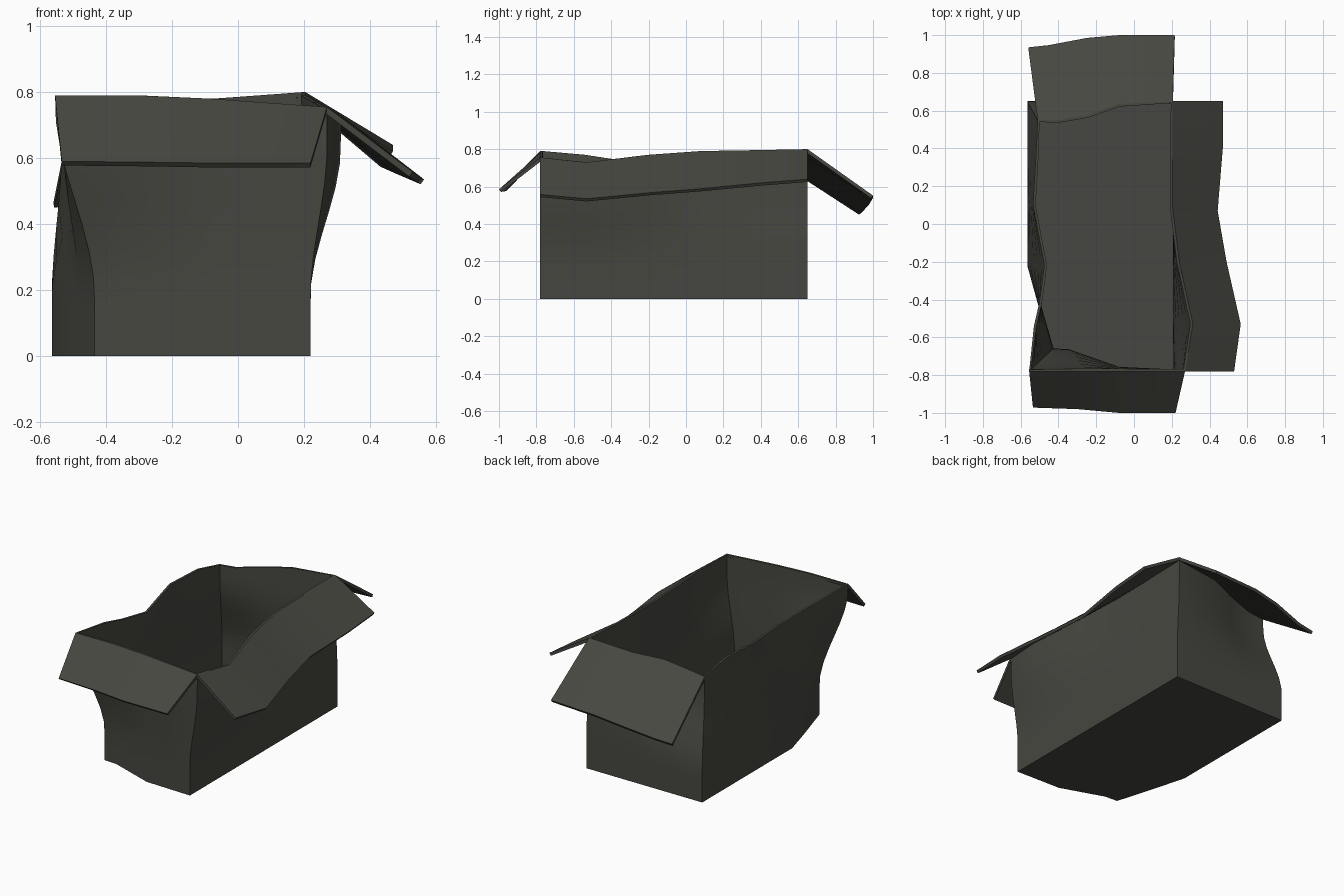
import bpy, bmesh

if "Cube" in bpy.data.objects:
    bpy.data.objects.remove(bpy.data.objects["Cube"])

# One cardboard colour
mat = bpy.data.materials.new("dark_cardboard")
mat.diffuse_color = (0.062, 0.062, 0.052, 1)
mat.use_nodes = True
mat.node_tree.nodes["Principled BSDF"].inputs["Base Color"].default_value = mat.diffuse_color


def make(name, verts, faces, thickness):
    """Mesh sheet given a cardboard thickness, shaded smooth across soft bends."""
    me = bpy.data.meshes.new(name)
    me.from_pydata(verts, [], faces)
    me.materials.append(mat)
    ob = bpy.data.objects.new(name, me)
    bpy.context.collection.objects.link(ob)
    sol = ob.modifiers.new("thickness", 'SOLIDIFY')
    sol.thickness = thickness
    sol.offset = -1
    bpy.ops.object.select_all(action='DESELECT')
    ob.select_set(True)
    bpy.context.view_layer.objects.active = ob
    bpy.ops.object.modifier_apply(modifier="thickness")
    bpy.ops.object.shade_smooth_by_angle(angle=0.5)
    return ob


def smooth(a, b, v):
    t = min(1, max(0, (v - a) / (b - a)))
    return t * t * (3 - 2 * t)


# Wall stations, clockwise: (foot x, y), (rim x, y, z)
front = [((.22, -.78), (.27, -.78, .755)), ((-.08, -.77), (-.08, -.78, .78)),
         ((-.35, -.676), (-.3, -.78, .79)), ((-.435, -.67), (-.555, -.78, .79))]
left = [((-.48, -.52), (-.53, -.54, .77)), ((-.51, -.42), (-.5, -.41, .75)),
        ((-.565, -.22), (-.475, -.22, .727)), ((-.565, .1), (-.535, .1, .76)),
        ((-.565, .35), (-.52, .35, .76))]
back = [((-.565, .65), (-.51, .55, .715)), ((-.42, .65), (-.4, .55, .727)),
        ((-.25, .65), (-.25, .575, .76)), ((-.08, .65), (-.08, .635, .78)),
        ((.22, .65), (.205, .65, .8))]
right = [((.22, .38), (.205, .38, .795)), ((.22, .08), (.205, .08, .79)),
         ((.22, -.2), (.24, -.2, .77)), ((.22, -.53), (.312, -.53, .73))]

# Box body: stations lofted from foot to rim, with a floor
ring = front + left + back + right
n, levels = len(ring), 10
verts = []
for k in range(levels + 1):
    for i, ((bx, by), (tx, ty, tz)) in enumerate(ring):
        z = tz * k / levels
        w = smooth(.18, .76 if i in (2, 3) else .63, z)
        verts.append((bx + (tx - bx) * w, by + (ty - by) * w, z))
faces = [tuple(range(n))]
for k in range(levels):
    for i in range(n):
        j = (i + 1) % n
        faces.append((k * n + i, (k + 1) * n + i, (k + 1) * n + j, k * n + j))
make("box_body", verts, faces, .014)


# Flaps: sheets from the rim to an outer edge
def flap(name, stations, outer):
    rim = [s[1] for s in stations]
    m = len(rim)
    make(name, rim + outer, [(i, i + 1, m + i + 1, m + i) for i in range(m - 1)], .018)


flap("front_flap", front, [(.22, -1, .585), (-.08, -1, .585), (-.3, -.98, .588), (-.535, -.972, .59)])
flap("back_flap", back, [(-.56, .935, .465), (-.45, .947, .475), (-.25, .985, .515),
                         (-.08, 1, .54), (.215, 1, .552)])
flap("right_flap", [back[-1]] + right + [front[0]],
     [(.47, .65, .64), (.47, .4, .62), (.443, .07, .588), (.49, -.2, .567),
      (.565, -.53, .535), (.53, -.78, .558)])
